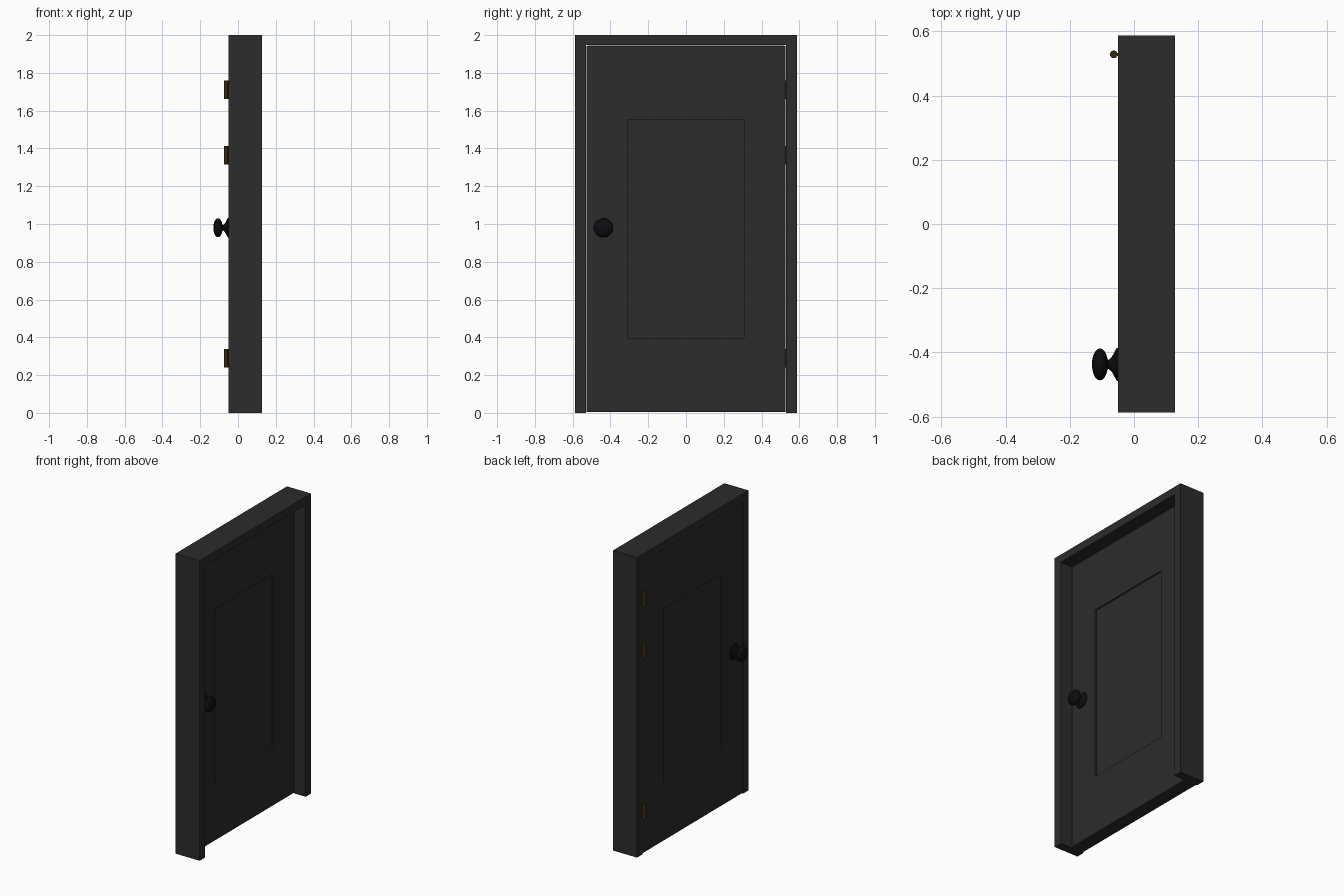
import bpy, bmesh, math
from mathutils import Vector, Matrix

if "Cube" in bpy.data.objects:
    bpy.data.objects.remove(bpy.data.objects["Cube"])


def material(name, rgb):
    m = bpy.data.materials.new(name)
    m.diffuse_color = (*rgb, 1)
    m.use_nodes = True
    m.node_tree.nodes["Principled BSDF"].inputs["Base Color"].default_value = m.diffuse_color
    return m


DARK = material("dark_paint", (0.025, 0.025, 0.025))
BLACK = material("black_metal", (0.004, 0.004, 0.005))
BRASS = material("aged_brass", (0.035, 0.022, 0.004))

BACK, FRONT = -0.05, 0.128          # frame depth along x
FACE = 0.045                        # recessed door face
KNOB_Y, KNOB_Z = -0.437, 0.98


def finish(bm, name, mat, smooth=False):
    bmesh.ops.recalc_face_normals(bm, faces=bm.faces)
    me = bpy.data.meshes.new(name)
    bm.to_mesh(me)
    bm.free()
    ob = bpy.data.objects.new(name, me)
    bpy.context.collection.objects.link(ob)
    me.materials.append(mat)
    if smooth:
        bpy.ops.object.select_all(action='DESELECT')
        ob.select_set(True)
        bpy.context.view_layer.objects.active = ob
        bpy.ops.object.shade_smooth_by_angle(angle=math.radians(35))
    return ob


def box(bm, lo, hi):
    lo, hi = Vector(lo), Vector(hi)
    mat = Matrix.Translation((lo + hi) / 2) @ Matrix.Diagonal((*(hi - lo), 1))
    return bmesh.ops.create_cube(bm, size=1, matrix=mat)["verts"]


# Frame: two jambs and a head as one U-shaped outline
bm = bmesh.new()
w, i, top = 0.587, 0.53, 1.947
outline = [(-w, 0), (-w, 2), (w, 2), (w, 0), (i, 0), (i, top), (-i, top), (-i, 0)]
face = bm.faces.new([bm.verts.new((BACK, y, z)) for y, z in outline])
ext = bmesh.ops.extrude_face_region(bm, geom=[face])["geom"]
bmesh.ops.translate(bm, vec=(FRONT - BACK, 0, 0),
                    verts=[v for v in ext if isinstance(v, bmesh.types.BMVert)])
finish(bm, "door_frame", DARK)

# Door leaf: slab cut into a grid so each face carries a sunken panel
bm = bmesh.new()
box(bm, (BACK + 0.001, -0.527, 0.004), (FACE, 0.527, 1.944))
bmesh.ops.bevel(bm, geom=bm.edges[:], offset=0.005, segments=2, affect='EDGES', profile=0.5)
for co, no in (((0, -0.31, 0), (0, 1, 0)), ((0, 0.307, 0), (0, 1, 0)),
               ((0, 0, 0.397), (0, 0, 1)), ((0, 0, 1.55), (0, 0, 1))):
    bmesh.ops.bisect_plane(bm, geom=bm.verts[:] + bm.edges[:] + bm.faces[:],
                           plane_co=co, plane_no=no)
bm.normal_update()
panels = []
for f in bm.faces:
    c = f.calc_center_median()
    if abs(f.normal.x) > 0.99 and abs(c.y) < 0.25 and 0.5 < c.z < 1.5:
        panels.append(f)
for f in panels:
    n = f.normal.copy()
    new = bmesh.ops.extrude_discrete_faces(bm, faces=[f])["faces"][0]
    bmesh.ops.translate(bm, vec=-n * 0.01, verts=new.verts[:])
bmesh.ops.remove_doubles(bm, verts=bm.verts[:], dist=0.0001)
finish(bm, "door_leaf", DARK)


# Knobs: lathed rose, neck and flattened ball, one per side
def knob(name, x0, side):
    profile = [(-0.002, 0.0), (-0.002, 0.052), (0.004, 0.051), (0.012, 0.036),
               (0.02, 0.022), (0.029, 0.014)]
    for k in range(10):
        a = math.radians(162 - 18 * k)
        profile.append((0.056 + 0.025 * math.cos(a), 0.05 * math.sin(a)))
    profile[-1] = (0.081, 0.0)
    bm = bmesh.new()
    vs = [bm.verts.new((x0 + side * d, KNOB_Y + r, KNOB_Z)) for d, r in profile]
    es = [bm.edges.new(p) for p in zip(vs, vs[1:])]
    bmesh.ops.spin(bm, geom=vs + es, cent=(0, KNOB_Y, KNOB_Z), axis=(1, 0, 0),
                   angle=math.tau, steps=32)
    bmesh.ops.remove_doubles(bm, verts=bm.verts[:], dist=0.0001)
    finish(bm, name, BLACK, smooth=True)


knob("back_knob", BACK, -1)
knob("front_knob", FACE, 1)

# Hinges: knuckle barrel with a leaf let into the gap
for name, z in (("lower", 0.29), ("middle", 1.363), ("upper", 1.71)):
    bm = bmesh.new()
    bmesh.ops.create_cone(bm, cap_ends=True, segments=16, radius1=0.012, radius2=0.012,
                          depth=0.098, matrix=Matrix.Translation((-0.063, 0.528, z)))
    box(bm, (-0.062, 0.523, z - 0.047), (-0.02, 0.533, z + 0.047))
    finish(bm, name + "_hinge", BRASS, smooth=True)
